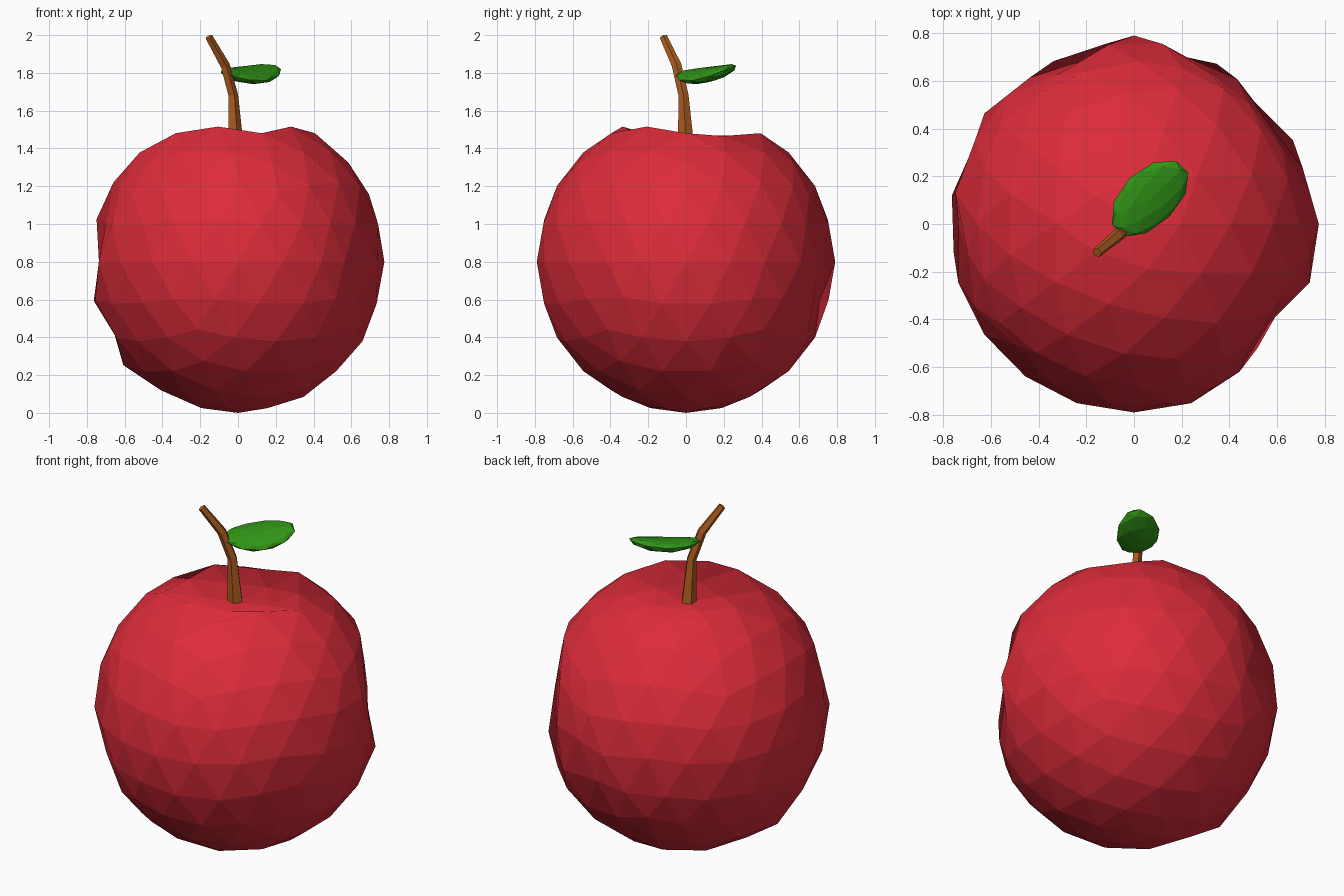
import bpy, bmesh
from math import radians, sin, cos, tau
from mathutils import Vector, Matrix

if "Cube" in bpy.data.objects:
    bpy.data.objects.remove(bpy.data.objects["Cube"])


def finish(bm, name, colour, normals=None):
    mesh = bpy.data.meshes.new(name)
    bm.to_mesh(mesh)
    bm.free()
    if normals:
        mesh.normals_split_custom_set([normals[p.index] for p in mesh.polygons for _ in p.loop_indices])
    mat = bpy.data.materials.new(name + "_colour")
    mat.diffuse_color = (*colour, 1)
    mat.use_nodes = True
    mat.node_tree.nodes["Principled BSDF"].inputs["Base Color"].default_value = mat.diffuse_color
    mesh.materials.append(mat)
    obj = bpy.data.objects.new(name, mesh)
    bpy.context.collection.objects.link(obj)
    return obj


# Fruit body: faceted sphere that keeps its even shading after being dented
bm = bmesh.new()
bmesh.ops.create_icosphere(bm, subdivisions=3, radius=1)
bm.normal_update()
sphere_normals = [f.normal.copy() for f in bm.faces]

# Dents and bumps: azimuth, elevation, radius factor of the nearest vertex
dents = [(-36, 0, .9), (-27, -13, .94), (-27, 14, .93), (-45, 14, .94),
         (-46, -13, .97), (-54, 0, .97),
         (36, 0, .9), (27, 14, .93), (45, 14, .93), (46, -13, .95),
         (18, 0, .96), (54, 0, .95),
         (63, 13, .93), (72, 0, .93), (72, 27, .97), (81, -13, .94),
         (108, 0, .91), (117, 14, .93), (126, 0, .96),
         (162, 0, .96), (171, 14, 1.02), (180, 0, .95), (189, 14, .95),
         (171, -13, 1.03), (189, -13, 1.02), (180, -27, .96), (180, -40, 1.04),
         (225, 14, .94), (225, -13, .97), (144, 58, .98),
         (36, 63, .93), (108, 63, .94), (180, 63, .94)]
unit = [v.co.copy() for v in bm.verts]
bm.verts.ensure_lookup_table()
for az, el, k in dents:
    a, e = radians(az), radians(el)
    d = Vector((cos(a) * cos(e), sin(a) * cos(e), sin(e)))
    i = max(range(len(unit)), key=lambda n: d.dot(unit[n]))
    bm.verts[i].co = unit[i] * k

# Shallow dimple under the stem
for v in bm.verts:
    v.co = Vector((v.co.x * 0.775, v.co.y * 0.79, v.co.z * 0.8 + 0.8))
    r = v.co.xy.length
    if v.co.z > 1.3 and r < 0.3:
        v.co.z = 1.42 if r < 0.1 else 1.45
finish(bm, "fruit_body", (0.72, 0.025, 0.042), sphere_normals)

# Stem: tapered five-sided tube along a bent path
path = [(-0.015, 0.0, 1.41, 0.045), (-0.027, -0.013, 1.68, 0.028),
        (-0.07, -0.05, 1.84, 0.027), (-0.155, -0.12, 1.99, 0.021)]
pts = [Vector(p[:3]) for p in path]
bm = bmesh.new()
rings = []
for i, p in enumerate(pts):
    axis = pts[min(i + 1, len(pts) - 1)] - pts[max(i - 1, 0)]
    turn = Vector((0, 0, 1)).rotation_difference(axis)
    rings.append([bm.verts.new(p + turn @ Vector((cos(k * tau / 5), sin(k * tau / 5), 0)) * path[i][3])
                  for k in range(5)])
for a, b in zip(rings, rings[1:]):
    for k in range(5):
        bm.faces.new((a[k], a[(k + 1) % 5], b[(k + 1) % 5], b[k]))
bm.faces.new(rings[0][::-1])
bm.faces.new(rings[-1])
finish(bm, "stem", (0.42, 0.11, 0.014))

# Leaf: flattened faceted ellipsoid, cupped and tilted
bm = bmesh.new()
bmesh.ops.create_icosphere(bm, subdivisions=2, radius=1)
for v in bm.verts:
    x, y, z = v.co.x * 0.2, v.co.y * 0.12, v.co.z * 0.038
    v.co = (x, y, z + 0.7 * x * x)
bm.transform(Matrix.Translation((0.065, 0.112, 1.788))
             @ Matrix.Rotation(radians(45), 4, 'Z')
             @ Matrix.Rotation(radians(-5), 4, 'Y')
             @ Matrix.Rotation(radians(14), 4, 'X'))
finish(bm, "leaf", (0.03, 0.3, 0.008))
